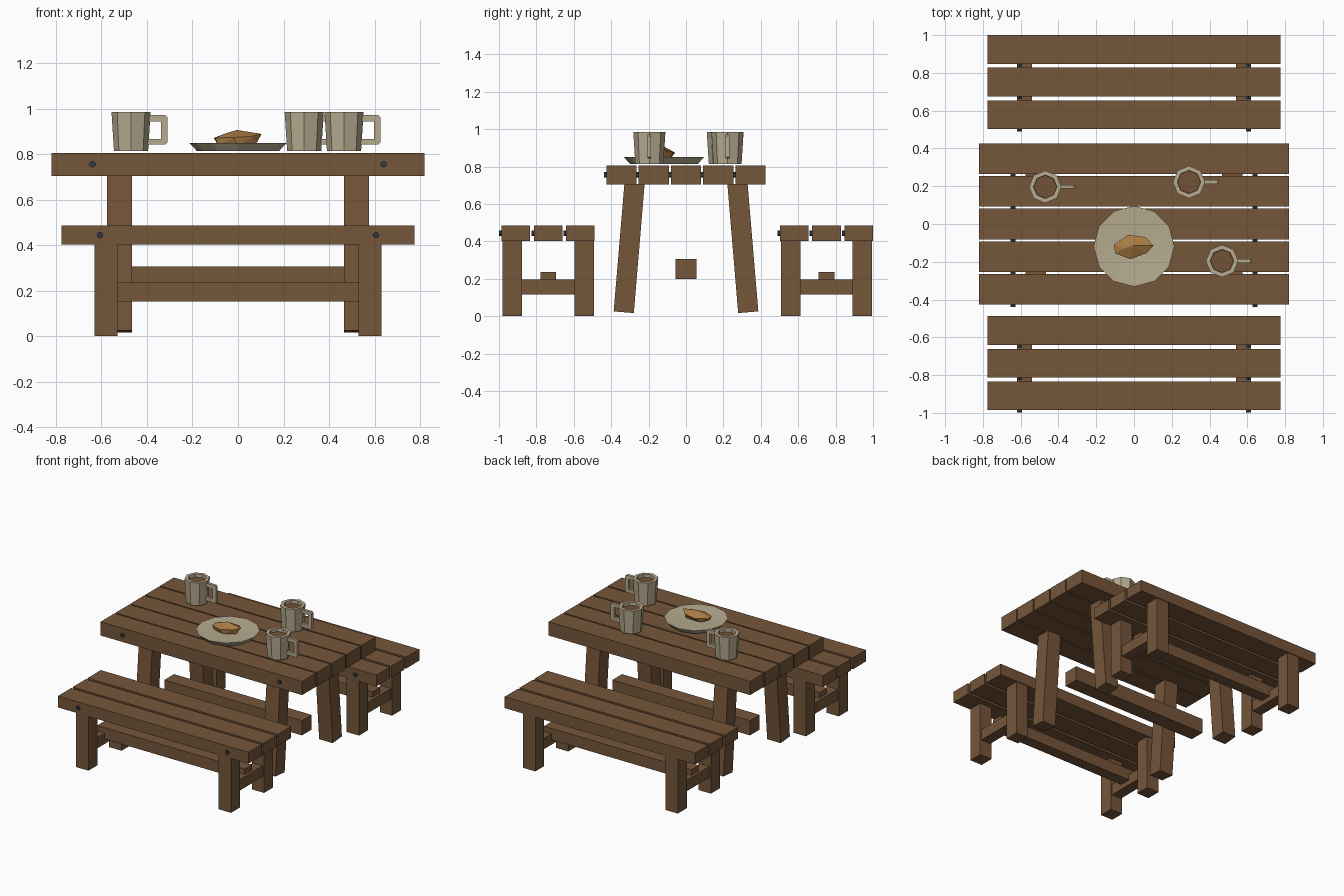
import bpy, bmesh, math
from mathutils import Vector

if "Cube" in bpy.data.objects:
    bpy.data.objects.remove(bpy.data.objects["Cube"])


def material(name, rgb):
    m = bpy.data.materials.new(name)
    m.diffuse_color = (*rgb, 1)
    m.use_nodes = True
    m.node_tree.nodes["Principled BSDF"].inputs["Base Color"].default_value = m.diffuse_color
    return m


WOOD = material("brown wood", (0.178, 0.093, 0.042))
CLAY = material("pale stoneware", (0.47, 0.41, 0.275))
IRON = material("dark iron", (0.03, 0.045, 0.053))
BREAD = material("golden crust", (0.39, 0.20, 0.058))
DRINK = material("brown drink", (0.17, 0.085, 0.035))


def finish(name, bm, mat, loc=(0, 0, 0), rot=(0, 0, 0)):
    bmesh.ops.recalc_face_normals(bm, faces=bm.faces)
    me = bpy.data.meshes.new(name)
    bm.to_mesh(me)
    bm.free()
    me.materials.append(mat)
    ob = bpy.data.objects.new(name, me)
    ob.location, ob.rotation_euler = loc, rot
    bpy.context.collection.objects.link(ob)
    return ob


def box(name, loc, size, mat=WOOD, rot=(0, 0, 0)):
    bm = bmesh.new()
    bmesh.ops.create_cube(bm, size=1)
    bmesh.ops.scale(bm, vec=size, verts=bm.verts)
    return finish(name, bm, mat, loc, rot)


def lathe(name, profile, sides, loc, mat):
    """Faceted turned shape; a radius of 0 closes the shape at the axis."""
    bm = bmesh.new()
    rings = []
    for r, z in profile:
        n = sides if r else 1
        rings.append([bm.verts.new((r * math.cos(math.tau * i / n),
                                    r * math.sin(math.tau * i / n), z)) for i in range(n)])
    for a, b in zip(rings, rings[1:]):
        for i in range(sides):
            j = (i + 1) % sides
            quad = [a[i % len(a)], a[j % len(a)], b[j % len(b)], b[i % len(b)]]
            bm.faces.new(list(dict.fromkeys(quad)))
    return finish(name, bm, mat, loc)


def bolt(x, y, z):
    bm = bmesh.new()
    bmesh.ops.create_cone(bm, cap_ends=True, segments=6, radius1=0.015,
                          radius2=0.015, depth=0.026)
    finish("bolt", bm, IRON, (x, y, z), (math.pi / 2, 0, 0))


def planks(name, count, cy, length, width, z0, z1, bolt_x):
    """Row of boards, each with two bolts on its front edge."""
    for i in range(count):
        y = cy + (i - (count - 1) / 2) * 0.1725
        z = (z0 + z1) / 2
        box(name, (0, y, z), (length, width, z1 - z0))
        for s in (-1, 1):
            bolt(s * bolt_x, y - width / 2, z)


# Table: top boards, splayed legs, centre stretcher
planks("table_board", 5, 0, 1.64, 0.162, 0.705, 0.806, 0.64)
for sx in (-1, 1):
    for sy in (-1, 1):
        box("table_leg", (sx * 0.52, sy * 0.304, 0.365), (0.11, 0.108, 0.69),
            rot=(sy * math.radians(4.8), 0, 0))
box("table_stretcher", (0, 0, 0.252), (1.12, 0.112, 0.108))

# Benches: seat boards, straight legs, cross rails, stretcher
for cy in (-0.737, 0.751):
    planks("bench_board", 3, cy, 1.55, 0.153, 0.402, 0.486, 0.607)
    for sx in (-1, 1):
        for sy in (-1, 1):
            box("bench_leg", (sx * 0.58, cy + sy * 0.192, 0.202), (0.10, 0.104, 0.404))
        box("bench_cross_rail", (sx * 0.58, cy, 0.157), (0.08, 0.30, 0.08))
    box("bench_stretcher", (0, cy, 0.195), (1.20, 0.084, 0.084))

# Mugs: eight-sided cup, drink and squared handle
HANDLE = [(0.07, 0.158), (0.15, 0.158), (0.16, 0.150), (0.16, 0.038), (0.15, 0.030),
          (0.07, 0.030), (0.07, 0.054), (0.132, 0.054), (0.132, 0.131), (0.07, 0.131)]
for x, y in ((-0.47, 0.197), (0.291, 0.222), (0.466, -0.196)):
    loc = (x, y, 0.813)
    lathe("mug", [(0, 0), (0.075, 0), (0.086, 0.172), (0.062, 0.172),
                  (0.058, 0.12), (0, 0.12)], 8, loc, CLAY)
    lathe("mug_drink", [(0, 0.11), (0.059, 0.11), (0.061, 0.15), (0, 0.15)], 8, loc, DRINK)
    bm = bmesh.new()
    face = bm.faces.new([bm.verts.new((px, -0.01, pz)) for px, pz in HANDLE])
    out = bmesh.ops.extrude_face_region(bm, geom=[face])
    bmesh.ops.translate(bm, vec=(0, 0.02, 0),
                        verts=[v for v in out["geom"] if isinstance(v, bmesh.types.BMVert)])
    finish("mug_handle", bm, CLAY, loc)

# Plate: shallow faceted dish
lathe("plate", [(0, 0), (0.18, 0), (0.214, 0.037), (0, 0.027)], 12, (0, -0.118, 0.813), CLAY)

# Bread: irregular faceted chunk
CHUNK = [(-0.085, -0.035, 0), (0.0, -0.055, 0), (0.075, -0.015, 0), (0.06, 0.03, 0),
         (-0.06, 0.03, 0), (-0.107, 0.01, 0.034), (-0.1, -0.035, 0.034),
         (-0.02, -0.066, 0.036), (0.065, -0.035, 0.042), (0.104, 0.005, 0.052),
         (0.06, 0.05, 0.04), (-0.03, 0.063, 0.036), (-0.005, 0.005, 0.069),
         (-0.05, -0.01, 0.056)]
bm = bmesh.new()
for p in CHUNK:
    bm.verts.new(Vector(p))
bmesh.ops.convex_hull(bm, input=bm.verts)
finish("bread", bm, BREAD, (0, -0.12, 0.837))
